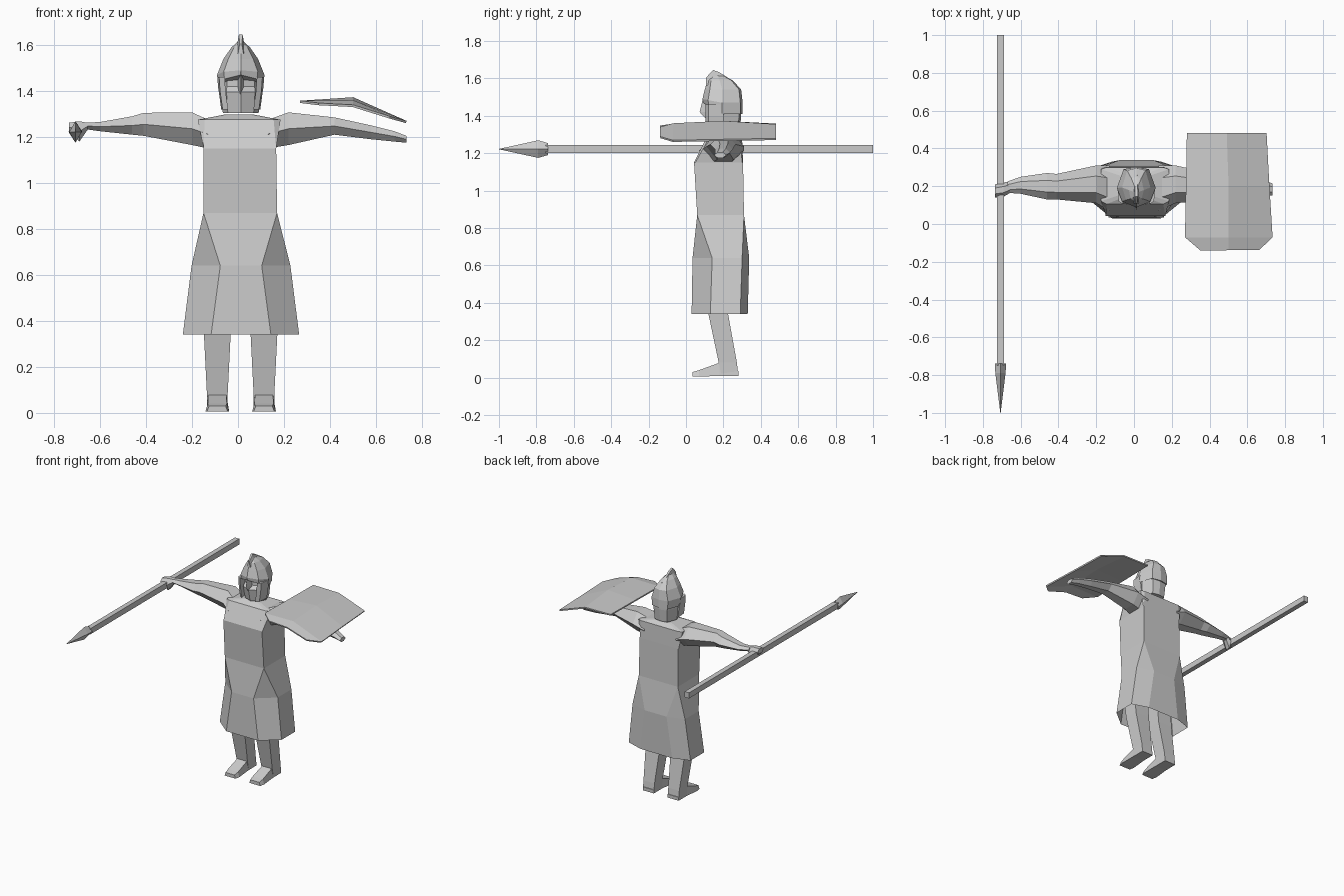
import bpy, bmesh

mat = bpy.data.materials.new("plain grey")
mat.diffuse_color = (0.6, 0.6, 0.6, 1)


def finish(name, bm):
    bmesh.ops.remove_doubles(bm, verts=bm.verts, dist=0.0005)
    bmesh.ops.recalc_face_normals(bm, faces=bm.faces)
    me = bpy.data.meshes.new(name)
    bm.to_mesh(me)
    bm.free()
    me.materials.append(mat)
    ob = bpy.data.objects.new(name, me)
    bpy.context.collection.objects.link(ob)
    return ob


def loft(name, rings, cap_start=True, cap_end=True, closed=True):
    """Skin a series of equal-length point rings."""
    bm = bmesh.new()
    vs = [[bm.verts.new(p) for p in r] for r in rings]
    n = len(rings[0])
    for a, b in zip(vs, vs[1:]):
        for i in range(n if closed else n - 1):
            j = (i + 1) % n
            bm.faces.new((a[i], a[j], b[j], b[i]))
    if closed and cap_start:
        bm.faces.new(vs[0])
    if closed and cap_end:
        bm.faces.new(vs[-1])
    return finish(name, bm)


# Tunic: front panel, slanted corners, sides and back
def tunic_ring(z, xc, front, side, y0, ya, yb, y1):
    half = [(front, y0), (side, ya), (side, yb), (front, y1)]
    return [(xc + x, y, z) for x, y in half] + [(xc - x, y, z) for x, y in reversed(half)]


loft("tunic", [
    tunic_ring(0.34, 0.013, 0.13, 0.253, 0.03, 0.13, 0.29, 0.33),
    tunic_ring(0.64, 0.013, 0.09, 0.215, 0.035, 0.14, 0.30, 0.338),
    tunic_ring(0.87, 0.010, 0.16, 0.16, 0.06, 0.06, 0.31, 0.31),
    tunic_ring(1.15, 0.008, 0.158, 0.158, 0.043, 0.05, 0.30, 0.305),
    tunic_ring(1.275, 0.005, 0.15, 0.18, 0.105, 0.12, 0.29, 0.30),
    tunic_ring(1.298, 0.005, 0.04, 0.06, 0.15, 0.16, 0.25, 0.26),
], cap_start=False)


# Arms: six-sided sections along x
def arm_ring(x, y0, y1, z0, z1):
    w, zm = (y1 - y0) * 0.28, (z0 + z1) / 2
    return [(x, y0, zm), (x, y0 + w, z1), (x, y1 - w, z1),
            (x, y1, zm), (x, y1 - w, z0), (x, y0 + w, z0)]


loft("left_arm", [arm_ring(*r) for r in (
    (0.13, 0.07, 0.31, 1.15, 1.275), (0.22, 0.11, 0.31, 1.165, 1.307),
    (0.42, 0.13, 0.265, 1.21, 1.285), (0.58, 0.155, 0.25, 1.19, 1.25),
    (0.68, 0.155, 0.235, 1.18, 1.225), (0.732, 0.15, 0.215, 1.175, 1.205))])
loft("right_arm", [arm_ring(*r) for r in (
    (-0.13, 0.07, 0.31, 1.15, 1.275), (-0.20, 0.11, 0.31, 1.165, 1.307),
    (-0.41, 0.13, 0.265, 1.205, 1.305), (-0.46, 0.13, 0.27, 1.21, 1.29),
    (-0.60, 0.16, 0.25, 1.225, 1.265), (-0.67, 0.165, 0.225, 1.235, 1.262))])
loft("right_hand", [arm_ring(*r) for r in (
    (-0.655, 0.165, 0.225, 1.23, 1.262), (-0.69, 0.145, 0.22, 1.18, 1.268),
    (-0.735, 0.14, 0.21, 1.225, 1.262))])


# Legs and feet
def box_ring(z, x0, x1, y0, y1):
    return [(x0, y0, z), (x1, y0, z), (x1, y1, z), (x0, y1, z)]


for side, xc in (("left", 0.113), ("right", -0.09)):
    loft(side + "_leg", [
        box_ring(0.01, xc - 0.045, xc + 0.045, 0.19, 0.28),
        box_ring(0.08, xc - 0.045, xc + 0.045, 0.175, 0.272),
        box_ring(0.34, xc - 0.058, xc + 0.058, 0.12, 0.225),
        box_ring(0.55, xc - 0.06, xc + 0.06, 0.09, 0.21)])
    loft(side + "_foot", [
        [(xc - w, y, z0), (xc + w, y, z0), (xc + w * t, y, z1), (xc - w * t, y, z1)]
        for y, w, z0, z1, t in ((0.035, 0.045, 0.005, 0.03, 0.8),
                                (0.07, 0.052, 0.005, 0.04, 0.8),
                                (0.18, 0.046, 0.01, 0.08, 0.85),
                                (0.28, 0.045, 0.01, 0.035, 1.0))])

# Head and helmet share an eight-sided section; front points can be raised
HX = 0.012


def head_ring(z, w, y0, y1, lift=0.0):
    yl = y1 - y0
    half = [(0, y0, z + lift), (w * 0.72, y0 + yl * 0.14, z + lift * 0.7),
            (w, y0 + yl * 0.48, z), (w * 0.65, y1 - yl * 0.06, z), (0, y1, z)]
    return [(HX + x, y, zz) for x, y, zz in half] + \
           [(HX - x, y, zz) for x, y, zz in half[3:0:-1]]


loft("head", [head_ring(1.305, 0.078, 0.125, 0.285),
              head_ring(1.395, 0.086, 0.105, 0.295),
              head_ring(1.42, 0.084, 0.13, 0.295),
              head_ring(1.50, 0.08, 0.13, 0.29)])
loft("helmet", [head_ring(1.41, 0.098, 0.092, 0.303, 0.06),
                head_ring(1.47, 0.103, 0.088, 0.303, 0.02),
                head_ring(1.54, 0.075, 0.10, 0.295),
                head_ring(1.59, 0.04, 0.115, 0.25),
                head_ring(1.615, 0.012, 0.14, 0.20)])

# Nose guard
loft("nose_guard", [
    [(HX - 0.012, 0.13, z), (HX, y, z), (HX + 0.012, 0.13, z)]
    for z, y in ((1.385, 0.105), (1.42, 0.073), (1.49, 0.09))])

# Cheek guards
for side, s in (("left", 1), ("right", -1)):
    loft(side + "_cheek_guard", [
        [(HX + s * x, y, z) for x, y in
         ((w, 0.20), (w - 0.006, 0.12), (w - 0.03, 0.105), (w - 0.02, 0.20))]
        for z, w in ((1.32, 0.085), (1.40, 0.096), (1.46, 0.1))])

# Crest running over the top of the helmet
loft("crest", [
    [(HX - w, y, z0), (HX + w, y, z0), (HX + w * 0.4, y, z1), (HX - w * 0.4, y, z1)]
    for y, w, z0, z1 in ((0.108, 0.012, 1.56, 1.605), (0.145, 0.02, 1.58, 1.645),
                         (0.18, 0.02, 1.58, 1.632), (0.26, 0.012, 1.53, 1.58))])

# Shield: shallow bent plate lying above the left arm
shield = loft("shield", [
    [(x0, y, z0), (x1, y, z1), (x2, y2, z2)] for y, y2, x0, z0, x1, z1, x2, z2 in (
        (0.482, 0.482, 0.28, 1.353, 0.49, 1.350, 0.70, 1.275),
        (0.20, 0.20, 0.275, 1.353, 0.50, 1.368, 0.715, 1.27),
        (-0.07, -0.07, 0.27, 1.353, 0.50, 1.355, 0.732, 1.265),
        (-0.138, -0.138, 0.35, 1.343, 0.50, 1.335, 0.66, 1.285))], closed=False)
solid = shield.modifiers.new("thickness", "SOLIDIFY")
solid.thickness = 0.01
solid.offset = 0

# Spear: square shaft and faceted point
SX, SZ = -0.707, 1.222


def spear_ring(y, w, h, diamond=False):
    pts = ((-w, 0), (0, -h), (w, 0), (0, h)) if diamond else \
          ((-w, -h), (w, -h), (w, h), (-w, h))
    return [(SX + x, y, SZ + z) for x, z in pts]


loft("spear_shaft", [spear_ring(-0.75, 0.018, 0.021), spear_ring(1.0, 0.018, 0.021)])
loft("spear_point", [spear_ring(-0.738, 0.030, 0.032, True),
                     spear_ring(-0.79, 0.027, 0.047, True),
                     spear_ring(-1.0, 0.001, 0.001, True)])
